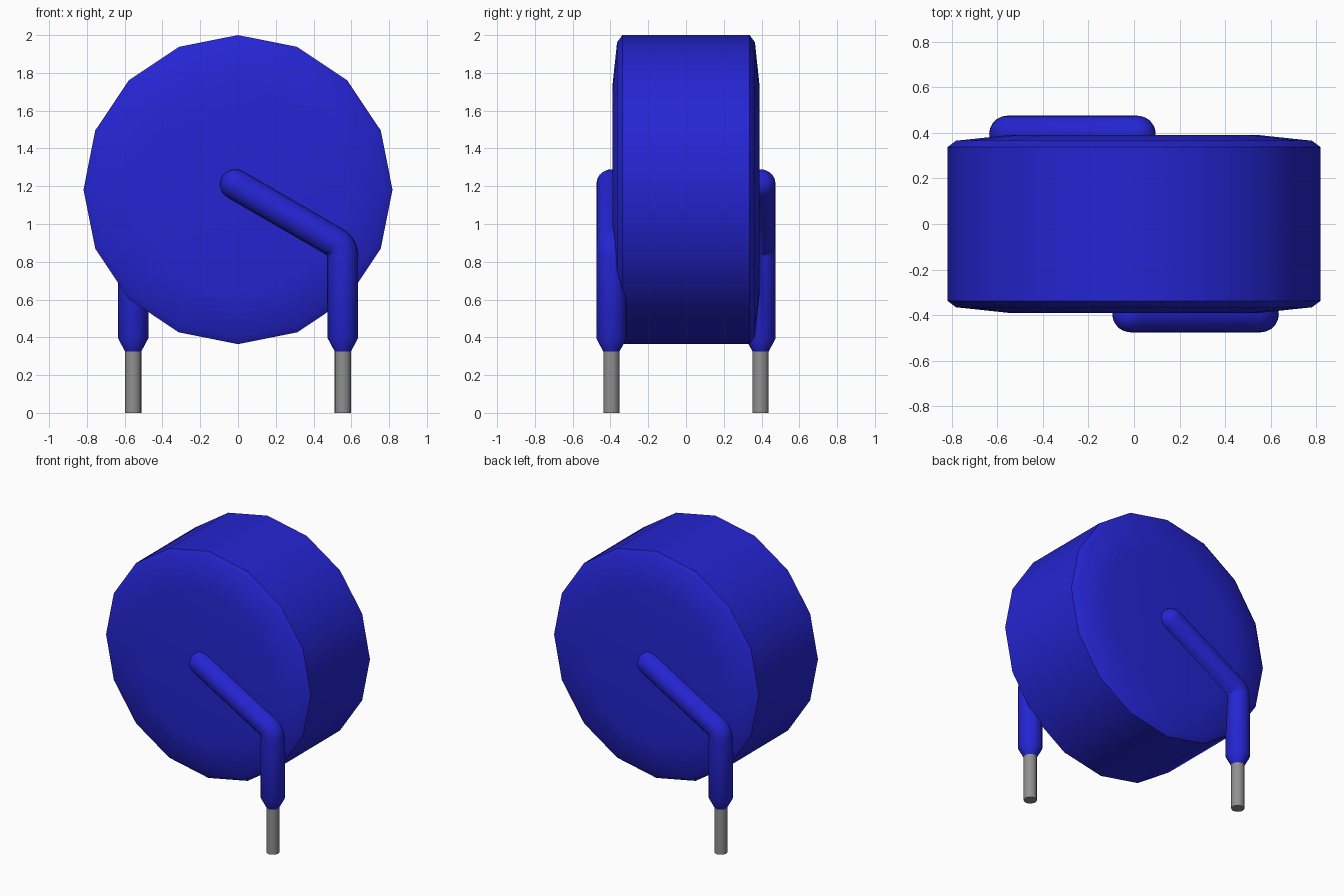
import bpy, bmesh, math
from mathutils import Vector, Matrix

cube = bpy.data.objects.get("Cube")
if cube:
    bpy.data.objects.remove(cube, do_unlink=True)


def material(name, rgb):
    m = bpy.data.materials.new(name)
    m.use_nodes = True
    m.diffuse_color = (*rgb, 1)
    m.node_tree.nodes["Principled BSDF"].inputs["Base Color"].default_value = (*rgb, 1)
    return m


BLUE = material("blue coating", (0.018, 0.018, 0.65))
GREY = material("grey metal", (0.28, 0.28, 0.28))


def sweep(name, stations, sides, mat, side=Vector((0, 1, 0)), smooth=40):
    """Loft circles along (centre, direction, radius) stations and cap both ends."""
    bm = bmesh.new()
    rings = []
    for centre, direction, radius in stations:
        d = Vector(direction).normalized()
        across = d.cross(side)
        rings.append([bm.verts.new(Vector(centre) + radius * (
            across * math.cos(a) + side * math.sin(a)))
            for a in (2 * math.pi * i / sides for i in range(sides))])
    for lower, upper in zip(rings, rings[1:]):
        for i in range(sides):
            j = (i + 1) % sides
            bm.faces.new((lower[i], lower[j], upper[j], upper[i]))
    bm.faces.new(rings[0][::-1])
    bm.faces.new(rings[-1])
    bmesh.ops.remove_doubles(bm, verts=bm.verts, dist=1e-5)
    bmesh.ops.recalc_face_normals(bm, faces=bm.faces)
    mesh = bpy.data.meshes.new(name)
    bm.to_mesh(mesh)
    bm.free()
    mesh.materials.append(mat)
    ob = bpy.data.objects.new(name, mesh)
    bpy.context.collection.objects.link(ob)
    bpy.ops.object.select_all(action='DESELECT')
    ob.select_set(True)
    bpy.context.view_layer.objects.active = ob
    bpy.ops.object.shade_smooth_by_angle(angle=math.radians(smooth))
    return ob


# Sixteen-sided disc body with softly domed faces
half = [(0.39, 0.545), (0.365, 0.78), (0.337, 0.818)]
profile = [(-y, r) for y, r in half] + [(y, r) for y, r in reversed(half)]
sweep("disc_body", [((0, y, 1.182), (0, 1, 0), r) for y, r in profile],
      16, BLUE, side=Vector((0, 0, 1)))

# Lead path: tapered foot, straight rise, 60 degree elbow, slanted run, round tip
R, X, Y = 0.08, 0.555, -0.395
corner = Vector((X - R, Y, 0.834))
tip = Vector((-0.015, Y, 1.21))
up = Vector((0, 0, 1))
slant = Vector((-math.sin(math.radians(60)), 0, math.cos(math.radians(60))))
path = [((X, Y, 0.325), up, 0.043), ((X, Y, 0.395), up, R)]
for k in range(7):
    a = math.radians(10 * k)
    path.append((corner + R * Vector((math.cos(a), 0, math.sin(a))),
                 (-math.sin(a), 0, math.cos(a)), R))
for k in range(6):
    a = math.radians(17.5 * k)
    path.append((tip + slant * R * math.sin(a), slant, R * math.cos(a)))

# Front lead, and the same lead turned half way round for the back
for label, turn in (("front", 0), ("back", math.pi)):
    coat = sweep(label + "_coated_lead", path, 20, BLUE)
    wire = sweep(label + "_bare_wire",
                 [((X, Y, 0), up, 0.043), ((X, Y, 0.335), up, 0.043)], 20, GREY)
    for ob in (coat, wire):
        ob.data.transform(Matrix.Rotation(turn, 4, 'Z'))
